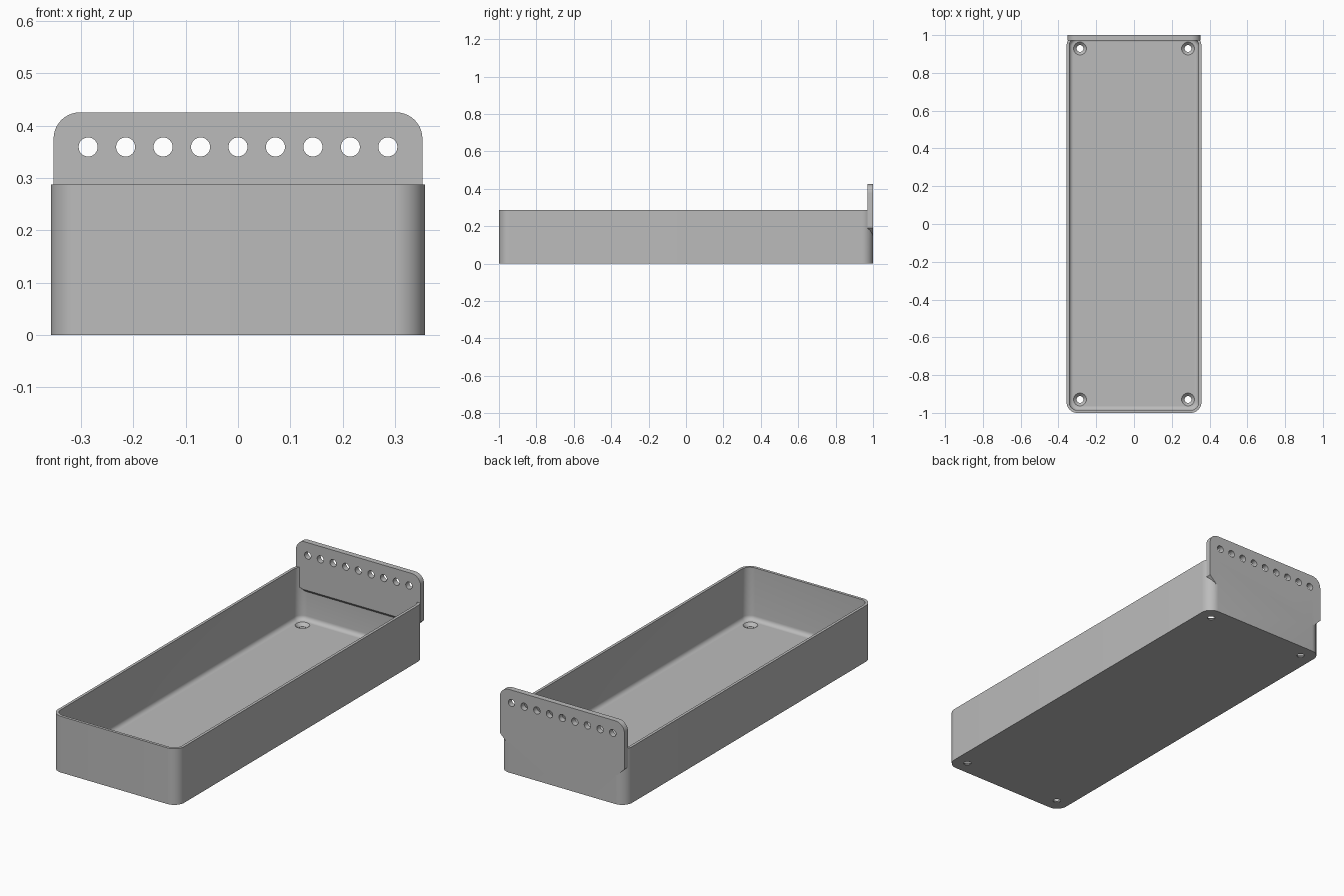
import bpy, bmesh, math
from mathutils import Matrix

if "Cube" in bpy.data.objects:
    bpy.data.objects.remove(bpy.data.objects["Cube"], do_unlink=True)

HALF_X, HALF_Y, RIM = 0.357, 1.0, 0.287
WALL, FLOOR, CORNER, FILLET = 0.0143, 0.02, 0.057, 0.022
PLATE_X, PLATE_TOP, PLATE_THICK, PLATE_R = 0.352, 0.425, 0.0286, 0.05

grey = bpy.data.materials.new("plain grey")
grey.use_nodes = True
grey.diffuse_color = (0.5, 0.5, 0.5, 1)
grey.node_tree.nodes["Principled BSDF"].inputs["Base Color"].default_value = (0.5, 0.5, 0.5, 1)


def finish(bm, name):
    bmesh.ops.recalc_face_normals(bm, faces=bm.faces)
    mesh = bpy.data.meshes.new(name)
    bm.to_mesh(mesh)
    bm.free()
    mesh.materials.append(grey)
    ob = bpy.data.objects.new(name, mesh)
    bpy.context.collection.objects.link(ob)
    return ob


def arc(cx, cy, r, start, steps=10):
    return [(cx + r * math.cos(a), cy + r * math.sin(a))
            for a in (start + math.pi / 2 * i / steps for i in range(steps + 1))]


def rounded_rect(inset):
    r = CORNER - inset
    cx, cy = HALF_X - CORNER, HALF_Y - CORNER
    pts = []
    for i, (sx, sy) in enumerate([(1, 1), (-1, 1), (-1, -1), (1, -1)]):
        pts += arc(sx * cx, sy * cy, r, i * math.pi / 2)
    return pts


def combine(target, tool, operation):
    mod = target.modifiers.new(operation.title(), "BOOLEAN")
    mod.operation, mod.object, mod.solver = operation, tool, "EXACT"
    bpy.context.view_layer.objects.active = target
    bpy.ops.object.modifier_apply(modifier=mod.name)
    bpy.data.objects.remove(tool, do_unlink=True)


# Tray: outer wall, rim, inner wall and filleted floor as one loft
levels = [(0, 0), (0, RIM), (WALL, RIM)]
for i in range(7):
    a = math.pi / 2 * i / 6
    levels.append((WALL + FILLET * (1 - math.cos(a)), FLOOR + FILLET * (1 - math.sin(a))))
bm = bmesh.new()
rings = [[bm.verts.new((x, y, z)) for x, y in rounded_rect(inset)] for inset, z in levels]
for low, high in zip(rings, rings[1:]):
    for i in range(len(low)):
        j = (i + 1) % len(low)
        bm.faces.new((low[i], low[j], high[j], high[i]))
bm.faces.new(rings[0])
bm.faces.new(rings[-1])
tray = finish(bm, "tray")

# Back plate: rounded top corners, chamfered lower corners, sloping underside
right = [(0.312, 0.15), (PLATE_X, 0.19)]
right += arc(PLATE_X - PLATE_R, PLATE_TOP - PLATE_R, PLATE_R, 0)
profile = right + [(-x, z) for x, z in reversed(right)]
bm = bmesh.new()
back = [bm.verts.new((x, HALF_Y, z)) for x, z in profile]
front = [bm.verts.new((x, HALF_Y - PLATE_THICK, max(z, 0.18))) for x, z in profile]
bm.faces.new(back)
bm.faces.new(front)
for i in range(len(back)):
    j = (i + 1) % len(back)
    bm.faces.new((back[i], back[j], front[j], front[i]))
plate = finish(bm, "back_plate")

# Row of nine holes in the plate
bm = bmesh.new()
for i in range(-4, 5):
    place = Matrix.Translation((i * 0.0715, HALF_Y, 0.359)) @ Matrix.Rotation(math.pi / 2, 4, "X")
    bmesh.ops.create_cone(bm, cap_ends=True, segments=32, radius1=0.0182, radius2=0.0182,
                          depth=0.2, matrix=place)
combine(plate, finish(bm, "plate_hole_cutter"), "DIFFERENCE")
combine(tray, plate, "UNION")

# Countersunk screw holes through the floor corners
screw = [(0.018, -0.02), (0.018, 0.004), (0.034, FLOOR), (0.034, FLOOR + 0.01)]
bm = bmesh.new()
for sx in (-1, 1):
    for sy in (-1, 1):
        loops = [[bm.verts.new((sx * 0.286 + r * math.cos(math.tau * k / 32),
                                sy * 0.929 + r * math.sin(math.tau * k / 32), z))
                  for k in range(32)] for r, z in screw]
        for low, high in zip(loops, loops[1:]):
            for k in range(32):
                n = (k + 1) % 32
                bm.faces.new((low[k], low[n], high[n], high[k]))
        bm.faces.new(loops[0])
        bm.faces.new(loops[-1])
combine(tray, finish(bm, "screw_hole_cutter"), "DIFFERENCE")

# Smooth the rounded corners while keeping edges crisp
bpy.ops.object.select_all(action="DESELECT")
tray.select_set(True)
bpy.context.view_layer.objects.active = tray
bpy.ops.object.shade_smooth_by_angle(angle=math.radians(30))
